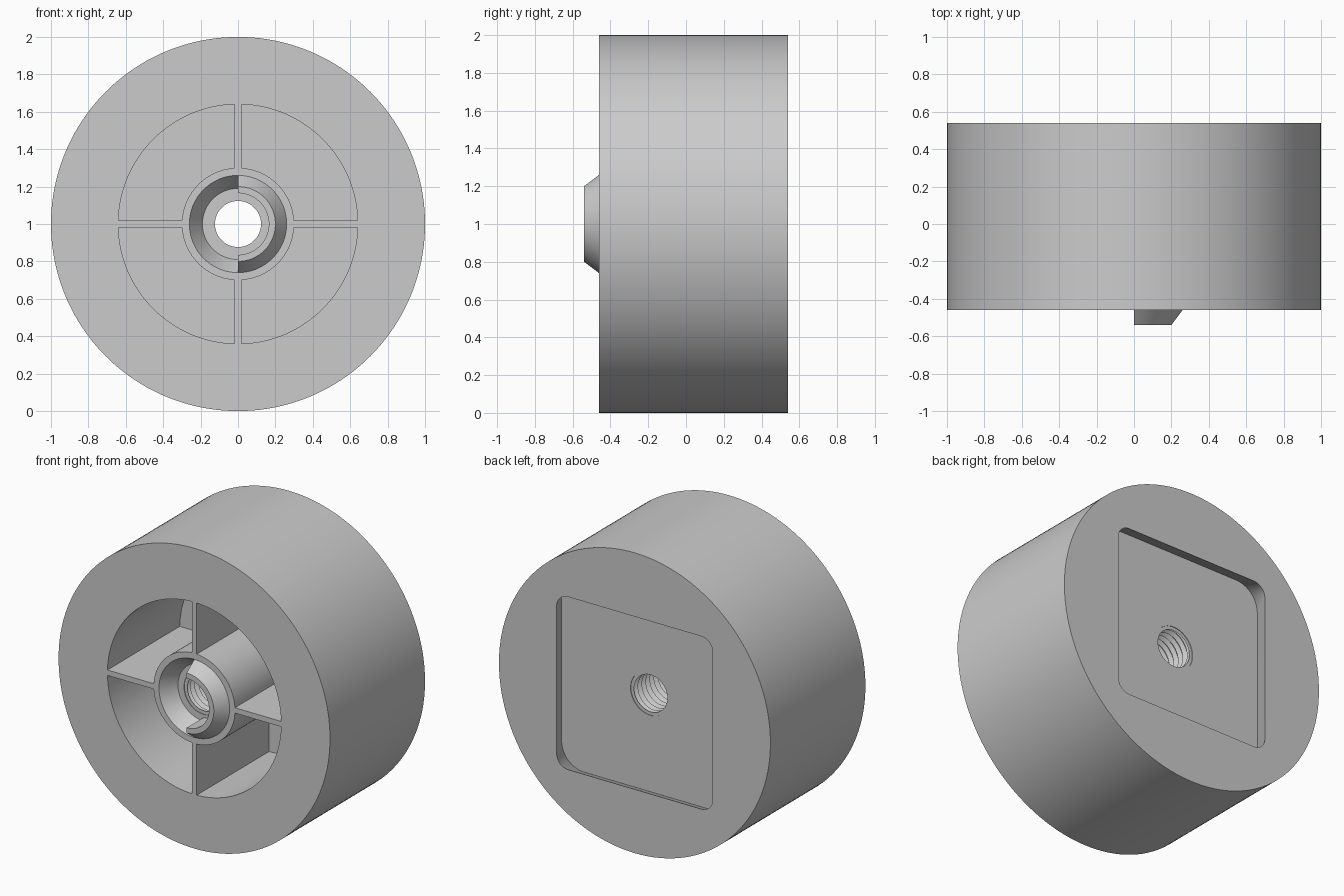
import bpy, bmesh
from math import sin, cos, asin, pi, radians

if "Cube" in bpy.data.objects:
    bpy.data.objects.remove(bpy.data.objects["Cube"], do_unlink=True)

AXIS_Z = 1.0
FRONT, BACK = -0.46, 0.54
SEAT = -0.36            # floor of the hub socket
RECESS = BACK - 0.165   # floor of the square recess
BORE = 0.146

grey = bpy.data.materials.new("light_grey")
grey.use_nodes = True
colour = (0.6, 0.6, 0.6, 1)
grey.diffuse_color = colour
grey.node_tree.nodes["Principled BSDF"].inputs["Base Color"].default_value = colour


def finish(name, bm, recalc=True):
    if recalc:
        bmesh.ops.recalc_face_normals(bm, faces=bm.faces)
    mesh = bpy.data.meshes.new(name)
    bm.to_mesh(mesh)
    bm.free()
    mesh.materials.append(grey)
    obj = bpy.data.objects.new(name, mesh)
    bpy.context.collection.objects.link(obj)
    return obj


def arc(r, a0, a1, n, cx=0, cz=0):
    return [(cx + r * cos(a0 + (a1 - a0) * i / n), cz + r * sin(a0 + (a1 - a0) * i / n))
            for i in range(n + 1)]


def circle(r, n=96):
    return arc(r, 0, 2 * pi, n)[:-1]


def rounded_square(half, corner):
    c = half - corner
    points = []
    for k, (sx, sz) in enumerate(((1, 1), (-1, 1), (-1, -1), (1, -1))):
        points += arc(corner, k * pi / 2, (k + 1) * pi / 2, 10, sx * c, sz * c)
    return points


def prism(name, outline, y0, y1, back_outline=None):
    """Extrude an x-z outline along y, or loft it to a second outline."""
    bm = bmesh.new()
    front, back = ([bm.verts.new((x, y, AXIS_Z + z)) for x, z in points]
                   for points, y in ((outline, y0), (back_outline or outline, y1)))
    bm.faces.new(front)
    bm.faces.new(back[::-1])
    n = len(outline)
    for i in range(n):
        j = (i + 1) % n
        bm.faces.new((front[i], back[i], back[j], front[j]))
    return finish(name, bm)


def half_lathe(name, profile, a0, n=48):
    """Sweep a closed (radius, y) profile through half a turn and cap it."""
    bm = bmesh.new()
    rings = []
    for i in range(n + 1):
        a = a0 + pi * i / n
        rings.append([bm.verts.new((r * cos(a), y, AXIS_Z + r * sin(a))) for r, y in profile])
    m = len(profile)
    for p, q in zip(rings, rings[1:]):
        for k in range(m):
            bm.faces.new((p[k], q[k], q[(k + 1) % m], p[(k + 1) % m]))
    bm.faces.new(rings[0])
    bm.faces.new(rings[-1][::-1])
    return finish(name, bm)


def select(obj):
    bpy.ops.object.select_all(action='DESELECT')
    obj.select_set(True)
    bpy.context.view_layer.objects.active = obj


def cut(target, cutter):
    cutter.hide_render = True
    mod = target.modifiers.new("cut", 'BOOLEAN')
    mod.operation = 'DIFFERENCE'
    mod.solver = 'EXACT'
    mod.object = cutter
    select(target)
    bpy.ops.object.modifier_apply(modifier=mod.name)
    bpy.data.objects.remove(cutter, do_unlink=True)


# Wheel body
body = prism("wheel_body", circle(1.0, 160), FRONT, BACK)

# Four front pockets, leaving the ribs and hub between them
RIM, HUB, RIB = 0.64, 0.30, 0.018
for k in range(4):
    a = k * pi / 2
    outer, inner = asin(RIB / RIM), asin(RIB / HUB)
    outline = (arc(RIM, a + outer, a + pi / 2 - outer, 32)
               + arc(HUB, a + pi / 2 - inner, a + inner, 24))
    cut(body, prism("pocket_cutter", outline, FRONT - 0.1, 0.30))

# Rounded square recess in the back, widening towards its floor
cut(body, prism("recess_cutter", rounded_square(0.654, 0.164), RECESS, BACK + 0.04,
                rounded_square(0.556, 0.066)))

# Centre bore, counterbore and tapered half socket
cut(body, prism("bore_cutter", circle(BORE), FRONT - 0.1, BACK + 0.1))
cut(body, prism("counterbore_cutter", circle(0.165), FRONT - 0.1, SEAT))
cut(body, half_lathe("socket_cutter",
                     [(0.1, SEAT), (0.19, SEAT), (0.288, FRONT - 0.04), (0.1, FRONT - 0.04)], pi / 2))

# Tapered half boss standing out of the front
boss = half_lathe("half_boss", [(0.165, FRONT), (0.26, FRONT), (0.20, -0.54), (0.165, -0.54)], -pi / 2)

# Helical thread lining the bore, its root sunk just into the wall
PITCH, STEPS, CREST, ROOT = 0.042, 48, 0.123, BORE + 0.004
start, end = SEAT + 0.004, RECESS - 0.004
turns = int((end - start) / PITCH) + 3
bm = bmesh.new()
rows = []
for i in range(turns * STEPS + 1):
    a = 2 * pi * i / STEPS
    y = end + PITCH - PITCH * i / STEPS
    rows.append([bm.verts.new((r * cos(a), min(max(y + d, start), end), AXIS_Z + r * sin(a)))
                 for r, d in ((ROOT, -PITCH / 2), (CREST, 0), (ROOT, PITCH / 2))])
for p, q in zip(rows, rows[1:]):
    for k in range(2):
        bm.faces.new((p[k], q[k], q[k + 1], p[k + 1]))
thread = finish("bore_thread", bm, recalc=False)

# Smooth round walls, crisp edges
for obj in (body, boss, thread):
    select(obj)
    bpy.ops.object.shade_smooth_by_angle(angle=radians(30))
